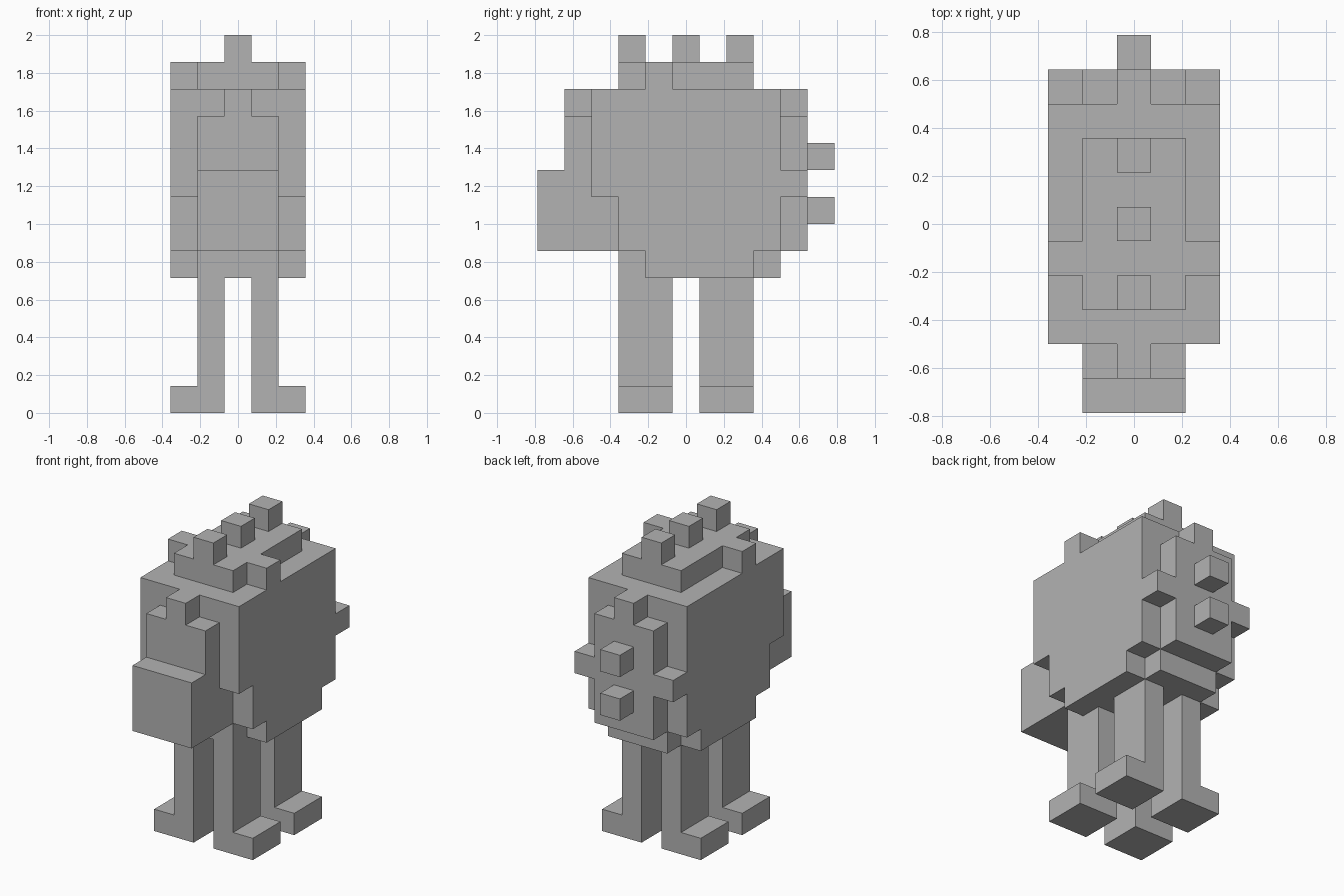
import bpy
import bmesh
from mathutils import Vector
from itertools import product

UNIT = 1 / 7  # edge of one building cube

cube = bpy.data.objects.get("Cube")
if cube:
    bpy.data.objects.remove(cube, do_unlink=True)

grey = bpy.data.materials.new("plain grey")
grey.use_nodes = True
GREY = (0.45, 0.45, 0.45, 1)
grey.diffuse_color = GREY
grey.node_tree.nodes["Principled BSDF"].inputs["Base Color"].default_value = GREY


def box(x, y, z):
    """Cells inside inclusive (low, high) ranges on each axis."""
    return set(product(*(range(a, b + 1) for a, b in (x, y, z))))


def mirror(cells):
    return {(-x, y, z) for x, y, z in cells}


parts = {}

# Body: central core and a stepped flank on each side
parts["body_core"] = (box((-1, 1), (-4, 4), (6, 10)) | box((-1, 1), (-3, 3), (11, 11))
                      | box((0, 0), (-4, 4), (11, 11)) | box((-1, 1), (-2, 3), (5, 5)))
parts["left_flank"] = (box((2, 2), (-3, 3), (9, 11)) | box((2, 2), (-3, 4), (8, 8))
                       | box((2, 2), (-2, 3), (6, 7)) | box((2, 2), (-1, 2), (5, 5)))
parts["right_flank"] = mirror(parts["left_flank"])

# Muzzle
parts["muzzle"] = box((-1, 1), (-5, -5), (6, 8))

# Raised back with side tabs, and knobs on top and behind
tab = box((2, 2), (-1, -1), (12, 12))
parts["top_ridge"] = box((-1, 1), (-2, 2), (12, 12)) | tab | mirror(tab)
for name, y in (("front", -2), ("middle", 0), ("back", 2)):
    parts[name + "_top_knob"] = {(0, y, 13)}
parts["lower_rear_knob"] = {(0, 5, 7)}
parts["upper_rear_knob"] = {(0, 5, 9)}

# Four legs with feet turned outwards
for end, rows in (("front", (-2, -1)), ("back", (1, 2))):
    leg = box((1, 1), rows, (1, 4))
    foot = box((1, 2), rows, (0, 0))
    parts[f"left_{end}_leg"], parts[f"right_{end}_leg"] = leg, mirror(leg)
    parts[f"left_{end}_foot"], parts[f"right_{end}_foot"] = foot, mirror(foot)

solid = set().union(*parts.values())


def build(name, cells):
    """Skin the cells with their outside faces only, then merge flat areas."""
    bm = bmesh.new()
    for cell in cells:
        centre = Vector(cell) + Vector((0, 0, 0.5))
        for axis, sign in product(range(3), (-1, 1)):
            n = Vector((0, 0, 0))
            n[axis] = sign
            if tuple(int(c) for c in Vector(cell) + n) in solid:
                continue
            u = Vector((0, 0, 0))
            u[(axis + 1) % 3] = 0.5
            v = n.cross(u)
            corners = (-u - v, u - v, u + v, v - u)
            bm.faces.new([bm.verts.new((centre + n / 2 + c) * UNIT) for c in corners])
    bmesh.ops.remove_doubles(bm, verts=bm.verts[:], dist=0.001)
    bmesh.ops.dissolve_limit(bm, angle_limit=0.01, verts=bm.verts[:], edges=bm.edges[:])
    mesh = bpy.data.meshes.new(name)
    bm.to_mesh(mesh)
    bm.free()
    mesh.materials.append(grey)
    bpy.context.collection.objects.link(bpy.data.objects.new(name, mesh))


for part_name, part_cells in parts.items():
    build(part_name, part_cells)
